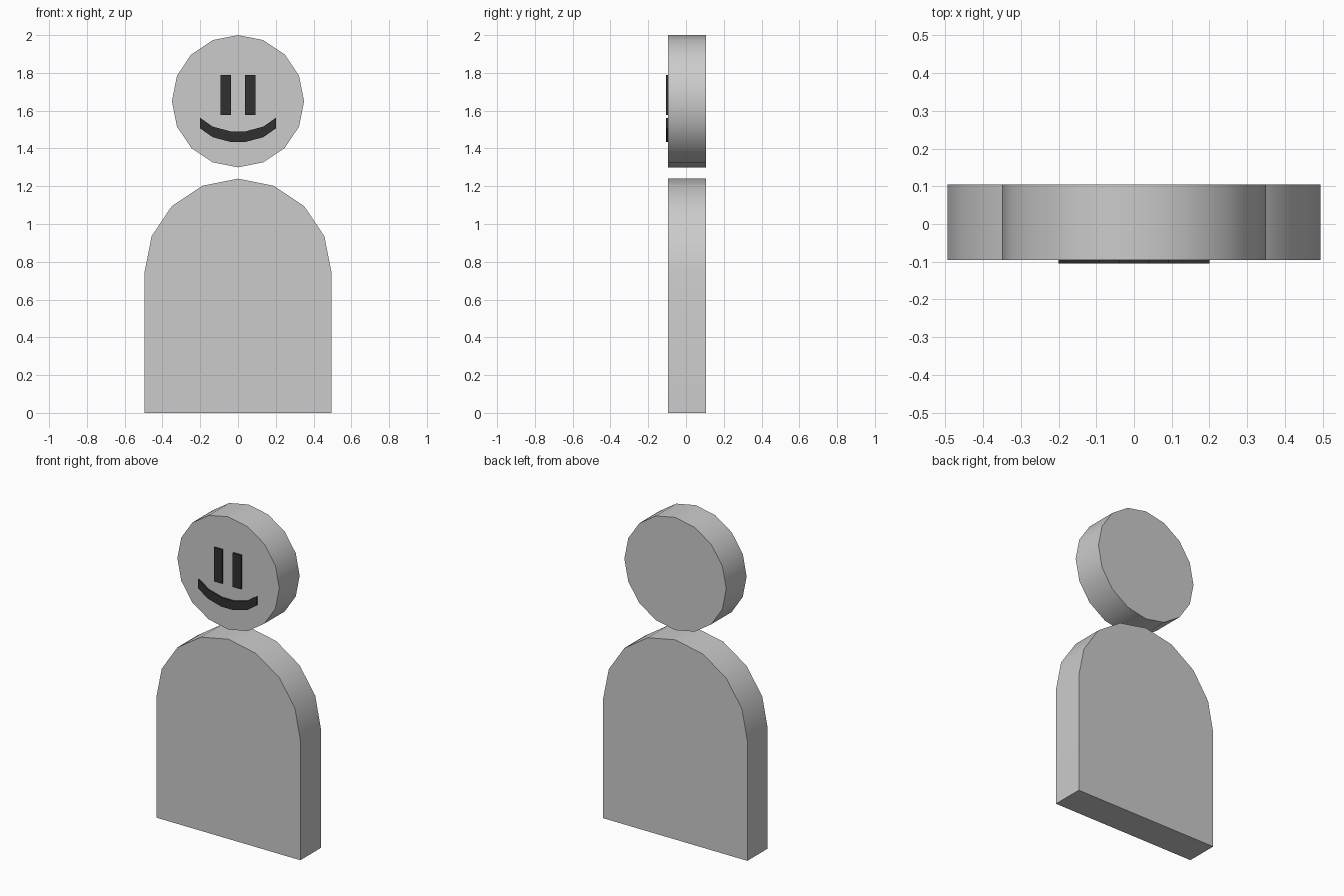
import bpy
import bmesh
import math

if "Cube" in bpy.data.objects:
    bpy.data.objects.remove(bpy.data.objects["Cube"])


def slab(name, profile, y_front, y_back, material=None):
    """Extrude an (x, z) outline from y_front to y_back."""
    bm = bmesh.new()
    face = bm.faces.new([bm.verts.new((x, y_front, z)) for x, z in profile])
    out = bmesh.ops.extrude_face_region(bm, geom=[face], use_keep_orig=True)
    verts = [v for v in out["geom"] if isinstance(v, bmesh.types.BMVert)]
    bmesh.ops.translate(bm, vec=(0, y_back - y_front, 0), verts=verts)
    bmesh.ops.recalc_face_normals(bm, faces=bm.faces)
    mesh = bpy.data.meshes.new(name)
    bm.to_mesh(mesh)
    bm.free()
    obj = bpy.data.objects.new(name, mesh)
    bpy.context.collection.objects.link(obj)
    if material:
        mesh.materials.append(material)
    bpy.ops.object.select_all(action='DESELECT')
    obj.select_set(True)
    bpy.context.view_layer.objects.active = obj
    bpy.ops.object.shade_smooth_by_angle(angle=math.radians(30))
    return obj


def arc(radius, z, count):
    """Points in 22.5 degree steps, starting at +x and turning through +z."""
    step = math.pi / 8
    return [(radius * math.cos(i * step), z + radius * math.sin(i * step))
            for i in range(count)]


dark = bpy.data.materials.new("dark")
dark.diffuse_color = (0.03, 0.03, 0.03, 1)
dark.use_nodes = True
dark.node_tree.nodes["Principled BSDF"].inputs["Base Color"].default_value = dark.diffuse_color

FRONT, BACK = -0.095, 0.105

# Head disc and round-topped body
slab("head", arc(0.35, 1.65, 16), FRONT, BACK)
slab("body", arc(0.495, 0.745, 9) + [(-0.495, 0), (0.495, 0)], FRONT, BACK)

# Eyes
for side, name in ((-1, "eye_left"), (1, "eye_right")):
    x0, x1 = side * 0.037, side * 0.093
    slab(name, [(x0, 1.578), (x1, 1.578), (x1, 1.789), (x0, 1.789)],
         -0.105, FRONT, dark)

# Smiling mouth: half curve mirrored, then given an even thickness
half = [(0.2, 1.506), (0.135, 1.46), (0.042, 1.435)]
lower = half + [(-x, z) for x, z in reversed(half)]
upper = [(x, z + 0.056) for x, z in reversed(lower)]
slab("mouth", lower + upper, -0.105, FRONT, dark)
